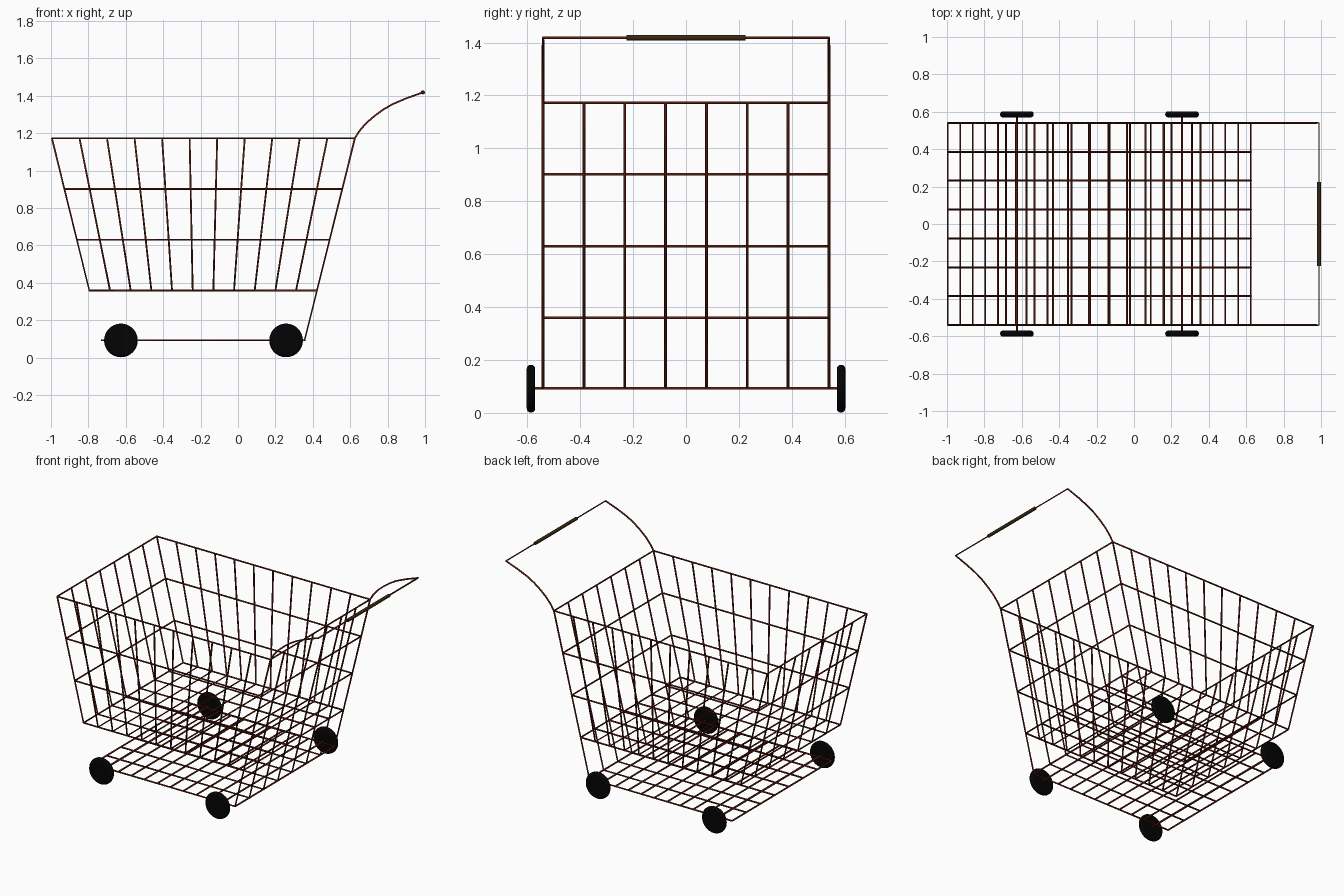
import bpy, math

if "Cube" in bpy.data.objects:
    bpy.data.objects.remove(bpy.data.objects["Cube"])

R = 0.0055            # wire radius
W = 0.54              # half width
NX, NY = 11, 7        # mesh divisions along and across
Z0, Z1, ZB = 0.359, 1.173, 0.093   # basket floor, rim, lower rack
FLOOR = (-0.795, 0.421)
RIM = (-0.995, 0.625)
RACK = (-0.728, 0.356)


def material(name, rgb):
    m = bpy.data.materials.new(name)
    m.diffuse_color = (*rgb, 1)
    m.use_nodes = True
    m.node_tree.nodes["Principled BSDF"].inputs["Base Color"].default_value = m.diffuse_color
    return m


WIRE = material("wire_red", (0.12, 0.014, 0.006))
RUBBER = material("rubber_black", (0.001, 0.001, 0.001))
GRIP = material("grip_brown", (0.04, 0.022, 0.006))


def lerp(a, b, t):
    return a + (b - a) * t


def wires(name, paths, closed=False, radius=R, mat=WIRE, res=1):
    cu = bpy.data.curves.new(name, 'CURVE')
    cu.dimensions = '3D'
    cu.bevel_depth = radius
    cu.bevel_resolution = res
    cu.use_fill_caps = True
    for path in paths:
        s = cu.splines.new('POLY')
        s.points.add(len(path) - 1)
        for p, co in zip(s.points, path):
            p.co = (*co, 1)
        s.use_cyclic_u = closed
    cu.materials.append(mat)
    ob = bpy.data.objects.new(name, cu)
    bpy.context.collection.objects.link(ob)
    return ob


def rect(x, z):
    return [(x[0], -W, z), (x[1], -W, z), (x[1], W, z), (x[0], W, z)]


ys = [lerp(-W, W, j / NY) for j in range(NY + 1)]
rack_xs = [lerp(*RACK, k / NX) for k in range(NX + 1)]

# horizontal hoops of the basket
hoops = []
for i in range(4):
    t = i / 3
    hoops.append(rect([lerp(FLOOR[e], RIM[e], t) for e in (0, 1)], lerp(Z0, Z1, t)))
wires("basket_hoops", hoops, closed=True)

# U-shaped wires: down one side, across the floor, up the other side
ribs = []
for k in range(1, NX):
    xt, xb = lerp(*RIM, k / NX), lerp(*FLOOR, k / NX)
    ribs.append([(xt, -W, Z1), (xb, -W, Z0), (xb, W, Z0), (xt, W, Z1)])
wires("basket_ribs", ribs)

# lengthwise wires: down the front wall and along the floor
wires("basket_front_and_floor_wires",
      [[(RIM[0], y, Z1), (FLOOR[0], y, Z0), (FLOOR[1], y, Z0)] for y in ys])

# rear wall wires run down to the lower rack and along it
wires("rear_wall_and_rack_wires",
      [[(RIM[1], y, Z1), (RACK[1], y, ZB), (RACK[0], y, ZB)] for y in ys])

# cross wires of the lower rack
wires("rack_cross_wires", [[(x, -W, ZB), (x, W, ZB)] for x in rack_xs])

# push handle
arm = [(RIM[1], Z1), (0.648, 1.21), (0.685, 1.253), (0.73, 1.292), (0.775, 1.325),
       (0.825, 1.354), (0.9, 1.386), (0.989, 1.418)]
wires("handle", [[(x, -W, z) for x, z in arm] + [(x, W, z) for x, z in reversed(arm)]])
wires("handle_grip", [[(0.989, -0.225, 1.418), (0.989, 0.225, 1.418)]],
      radius=0.011, mat=GRIP, res=4)

# axles and wheels
axle_xs = (-0.626, 0.257)
wires("axles", [[(x, -0.585, ZB), (x, 0.585, ZB)] for x in axle_xs])
for end, x in zip(("front", "rear"), axle_xs):
    for side, y in (("left", -0.586), ("right", 0.586)):
        bpy.ops.mesh.primitive_cylinder_add(vertices=40, radius=0.09, depth=0.032,
                                            location=(x, y, 0.0915),
                                            rotation=(math.pi / 2, 0, 0))
        ob = bpy.context.object
        ob.name = f"wheel_{end}_{side}"
        ob.data.materials.append(RUBBER)
        b = ob.modifiers.new("round_edge", 'BEVEL')
        b.width = 0.0145
        b.segments = 4
        bpy.ops.object.shade_smooth_by_angle()
